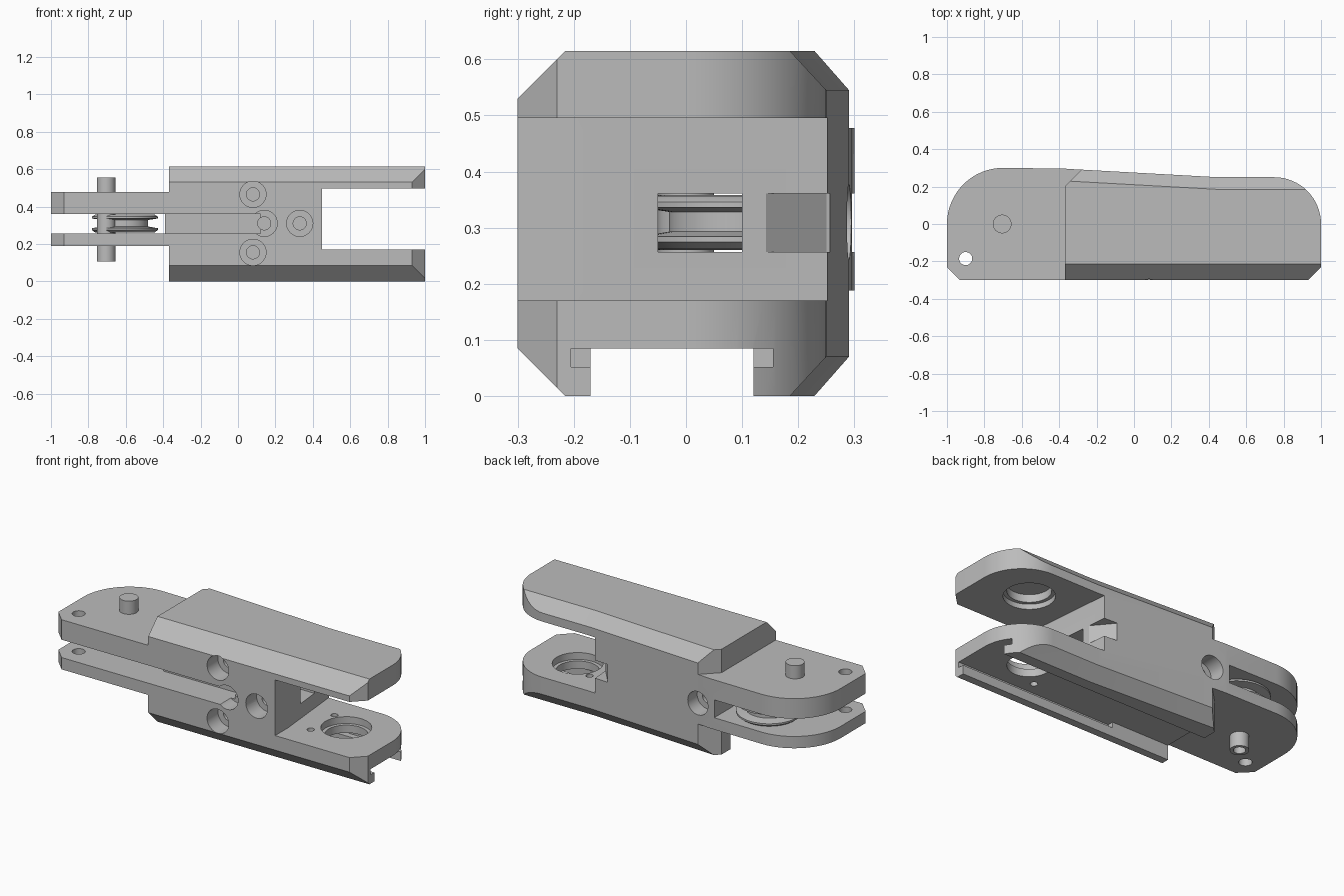
import bpy, bmesh, math
from mathutils import Matrix

if "Cube" in bpy.data.objects:
    bpy.data.objects.remove(bpy.data.objects["Cube"], do_unlink=True)

grey = bpy.data.materials.new("machined_grey")
grey.use_nodes = True
grey.diffuse_color = (0.5, 0.5, 0.5, 1)
grey.node_tree.nodes["Principled BSDF"].inputs["Base Color"].default_value = (0.5, 0.5, 0.5, 1)


def finish(name, bm):
    bmesh.ops.recalc_face_normals(bm, faces=bm.faces)
    mesh = bpy.data.meshes.new(name)
    bm.to_mesh(mesh)
    bm.free()
    mesh.materials.append(grey)
    ob = bpy.data.objects.new(name, mesh)
    bpy.context.collection.objects.link(ob)
    return ob


def loft(name, rings):
    """Join matching closed rings and cap both ends."""
    bm = bmesh.new()
    loops = [[bm.verts.new(p) for p in ring] for ring in rings]
    n = len(loops[0])
    for a, b in zip(loops, loops[1:]):
        for i in range(n):
            j = (i + 1) % n
            bm.faces.new((a[i], a[j], b[j], b[i]))
    bm.faces.new(loops[0])
    bm.faces.new(loops[-1])
    return finish(name, bm)


def prism(name, plan, z0, z1):
    return loft(name, [[(x, y, z) for x, y in plan] for z in (z0, z1)])


def box(name, x0, x1, y0, y1, z0, z1):
    return prism(name, [(x0, y0), (x1, y0), (x1, y1), (x0, y1)], z0, z1)


def rod(name, axis, centre, r, length, n=40):
    """Cylinder starting at centre and running along the positive axis."""
    bm = bmesh.new()
    bmesh.ops.create_cone(bm, cap_ends=True, segments=n, radius1=r, radius2=r, depth=length)
    turn = {"x": Matrix.Rotation(math.pi / 2, 4, "Y"),
            "y": Matrix.Rotation(-math.pi / 2, 4, "X"), "z": Matrix()}[axis]
    move = Matrix.Translation(centre) @ turn @ Matrix.Translation((0, 0, length / 2))
    if axis == "y":
        assert (turn @ Matrix.Translation((0, 0, 1))).translation.y > 0
    bm.transform(move)
    return finish(name, bm)


def combine(ob, tool, operation="DIFFERENCE"):
    mod = ob.modifiers.new("cut", "BOOLEAN")
    mod.operation, mod.object, mod.solver = operation, tool, "EXACT"
    bpy.context.view_layer.objects.active = ob
    bpy.ops.object.modifier_apply(modifier=mod.name)
    bpy.data.objects.remove(tool, do_unlink=True)


def smooth(ob):
    bpy.ops.object.select_all(action="DESELECT")
    ob.select_set(True)
    bpy.context.view_layer.objects.active = ob
    bpy.ops.object.shade_smooth_by_angle(angle=math.radians(25))


def arc(cx, cy, r, a0, a1, n=16):
    angles = [math.radians(a0 + (a1 - a0) * i / n) for i in range(n + 1)]
    return [(cx + r * math.cos(a), cy + r * math.sin(a)) for a in angles]


# Main body: bevelled cross-section with a tapered back, trimmed to its plan
def section(x, back):
    pts = [(-.3, .085), (-.215, 0), (back - .065, 0), (back, .07),
           (back, .545), (back - .065, .615), (-.215, .615), (-.3, .53)]
    return [(x, y, z) for y, z in pts]


body = loft("clevis_body", [section(-.45, .3), section(.45, .25), section(1.1, .25)])
plan = [(-.37, -.4), (.83, -.4), (1, -.23)] + arc(.75, 0, .25, 0, 90) + [(.75, .4), (-.17, .4), (-.37, .2)]
combine(body, prism("plan_trim", plan, -.1, .8), "INTERSECT")

# Narrower rounded tongue at the left end
tongue = [(-.25, -.2), (-.3, -.3), (-.93, -.3), (-1, -.23)] + arc(-.7, 0, .3, 180, 90) + [(-.37, .296), (-.25, .288)]
combine(body, prism("tongue", tongue, .188, .478), "UNION")

# Right-hand jaw opening
combine(body, prism("jaw_gap", [(.45, -.5), (1.2, -.5), (1.2, .5), (.41, .5), (.41, .25), (.45, -.18)], .17, .495))

# Pulley slot, inner cord channel, front groove and back relief
z0, z1 = .257, .361
combine(body, box("pulley_slot", -1.2, -.39, -.5, .5, z0, z1))
combine(body, box("cord_channel", -.45, .6, -.05, .1, z0, z1))
combine(body, box("front_groove", -.45, .12, -.5, -.13, z0, z1))
combine(body, prism("back_relief", [(.3, .4), (.33, .25), (.46, .095), (.6, .095), (.6, .4)], z0, z1))

# Undercut rail channel along the bottom
combine(body, box("rail_channel", -.6, 1.2, -.17, .12, -.1, .085))
combine(body, box("rail_undercut", 0, 1.2, -.205, .155, .052, .085))

# Counterbored screw holes on the front and back
for x, z in ((.08, .465), (.08, .155), (.14, .31), (.33, .31)):
    combine(body, rod("counterbore", "y", (x, -.4, z), .07, .2))
    combine(body, rod("screw_hole", "y", (x, -.4, z), .035, .38))
combine(body, rod("back_counterbore", "y", (-.28, .2, .31), .068, .2))
combine(body, rod("back_screw_hole", "y", (-.28, .05, .31), .033, .3))
combine(body, rod("end_hole", "x", (.2, -.24, .308), .025, .4))

# Bearing seats and locating holes in the jaws
combine(body, rod("lower_seat", "z", (.7, 0, .13), .135, .1))
combine(body, rod("lower_bore", "z", (.7, 0, -.1), .115, .3))
combine(body, rod("upper_seat", "z", (.7, 0, .4), .135, .125))
combine(body, rod("upper_bore", "z", (.7, 0, .4), .115, .17))
for y in (-.13, .09):
    combine(body, rod("locating_hole", "z", (.56, y, .03), .02, .2, 20))
combine(body, rod("lanyard_hole", "z", (-.9, -.185, .1), .035, .5))
smooth(body)

# Hollow-ended pivot pin
pin = rod("pivot_pin", "z", (-.705, 0, .105), .05, .45)
combine(pin, rod("pin_bore", "z", (-.705, 0, 0), .032, .2))
smooth(pin)

# Grooved pulley, turned from a profile
profile = [(.145, .26), (.16, .262), (.176, .274), (.176, .284), (.125, .293),
           (.125, .328), (.176, .336), (.176, .346), (.16, .356), (.145, .358)]
pulley = loft("pulley", [[(x - .605, y + .095, z) for x, y in arc(0, 0, r, 0, 352.5, 47)]
                         for r, z in profile])
smooth(pulley)
